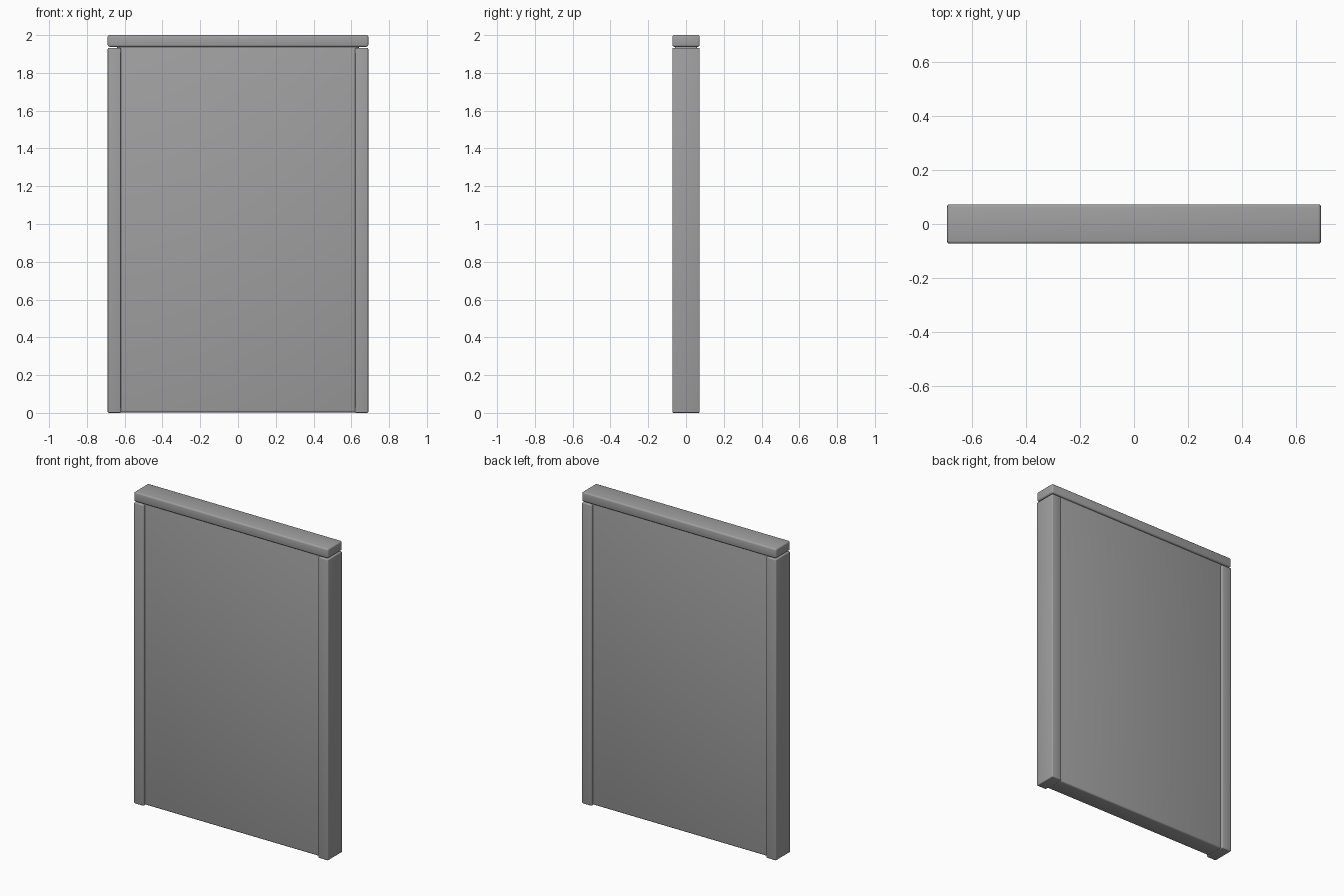
import bpy
import math

default = bpy.data.objects.get("Cube")
if default:
    bpy.data.objects.remove(default, do_unlink=True)

WIDTH, DEPTH, HEIGHT = 1.38, 0.145, 2.0
FRAME = 0.07      # width of the side posts
RAIL = 0.062      # height of the top rail
GAP = 0.006       # groove between posts and rail
RECESS = 0.014    # panel set back from the frame faces

grey = bpy.data.materials.new("plain_grey")
grey.use_nodes = True
colour = (0.35, 0.35, 0.35, 1)
grey.diffuse_color = colour
shader = grey.node_tree.nodes["Principled BSDF"]
shader.inputs["Base Color"].default_value = colour
shader.inputs["Roughness"].default_value = 0.6


def block(name, low, high, bevel):
    """Softly rounded box between two opposite corners."""
    centre = [(a + b) / 2 for a, b in zip(low, high)]
    bpy.ops.mesh.primitive_cube_add(size=1, location=centre)
    obj = bpy.context.object
    obj.name = name
    obj.scale = [b - a for a, b in zip(low, high)]
    bpy.ops.object.transform_apply(location=False, rotation=False, scale=True)
    obj.data.materials.append(grey)
    mod = obj.modifiers.new("soft_edges", "BEVEL")
    mod.width = bevel
    mod.segments = 3
    bpy.ops.object.modifier_apply(modifier=mod.name)
    bpy.ops.object.shade_smooth_by_angle(angle=math.radians(40))
    return obj


half_w, half_d = WIDTH / 2, DEPTH / 2
inner = half_w - FRAME
rail_base = HEIGHT - RAIL

# Upright posts on both sides
for side, label in ((1, "left"), (-1, "right")):
    xs = sorted((side * inner, side * half_w))
    block(label + "_post", (xs[0], -half_d, 0),
          (xs[1], half_d, rail_base - GAP), 0.006)

# Rail across the top
block("top_rail", (-half_w, -half_d, rail_base), (half_w, half_d, HEIGHT), 0.01)

# Infill panel, tucked slightly into the posts and the rail
block("panel", (-inner - 0.02, -half_d + RECESS, 0.003),
      (inner + 0.02, half_d - RECESS, rail_base + 0.02), 0.01)
